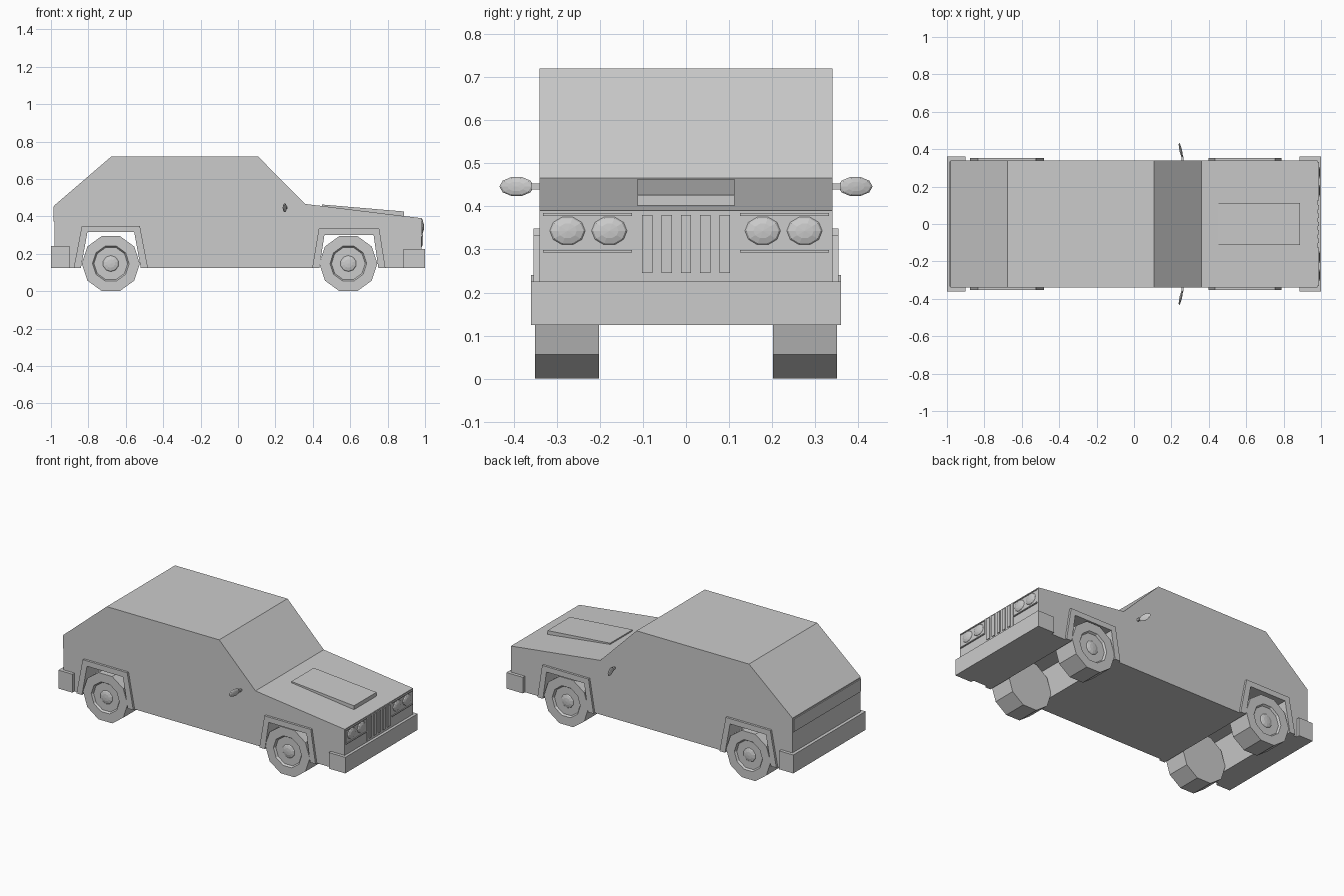
import bpy, bmesh
from math import pi
from mathutils import Matrix, Vector

cube = bpy.data.objects.get("Cube")
if cube:
    bpy.data.objects.remove(cube, do_unlink=True)

GREY = (0.6, 0.6, 0.6, 1)
paint = bpy.data.materials.new("plain_grey")
paint.use_nodes = True
paint.diffuse_color = GREY
paint.node_tree.nodes["Principled BSDF"].inputs["Base Color"].default_value = GREY


def finish(name, bm):
    bmesh.ops.recalc_face_normals(bm, faces=bm.faces)
    mesh = bpy.data.meshes.new(name)
    bm.to_mesh(mesh)
    bm.free()
    mesh.materials.append(paint)
    obj = bpy.data.objects.new(name, mesh)
    bpy.context.collection.objects.link(obj)
    return obj


def prism(name, profile, y0, y1):
    """Extrude an (x, z) outline from y0 to y1."""
    bm = bmesh.new()
    face = bm.faces.new([bm.verts.new((x, y0, z)) for x, z in profile])
    moved = bmesh.ops.extrude_face_region(bm, geom=[face])["geom"]
    verts = [v for v in moved if isinstance(v, bmesh.types.BMVert)]
    bmesh.ops.translate(bm, verts=verts, vec=(0, y1 - y0, 0))
    return finish(name, bm)


def box(name, x0, x1, y0, y1, z0, z1):
    return prism(name, [(x0, z0), (x1, z0), (x1, z1), (x0, z1)], y0, y1)


def ellipsoid(name, centre, radii, turn=0, segments=10, rings=6, pole="X"):
    bm = bmesh.new()
    bmesh.ops.create_uvsphere(bm, u_segments=segments, v_segments=rings, radius=1)
    aim = Matrix.Rotation(pi / 2, 4, "Y" if pole == "X" else "X")
    place = (Matrix.Translation(centre) @ Matrix.Rotation(turn, 4, "Z")
             @ Matrix.Diagonal(Vector((*radii, 1))) @ aim)
    bmesh.ops.transform(bm, matrix=place, verts=bm.verts)
    return finish(name, bm)


def wheel(name, x, side):
    """Ten-sided wheel with a sunken rim on its outer face."""
    bm = bmesh.new()
    bmesh.ops.create_cone(bm, cap_ends=True, segments=10, radius1=0.155,
                          radius2=0.155, depth=0.148)
    bmesh.ops.rotate(bm, verts=bm.verts, matrix=Matrix.Rotation(-side * pi / 2, 3, "X"))
    bmesh.ops.translate(bm, verts=bm.verts, vec=(x, side * 0.276, 0.1475))
    # Turn so a flat side touches the ground
    low = sorted(v.co.z for v in bm.verts)
    if low[3] - low[0] > 0.001:
        bmesh.ops.rotate(bm, verts=bm.verts, cent=(x, 0, 0.1475),
                         matrix=Matrix.Rotation(pi / 10, 3, "Y"))
    outer = max(bm.faces, key=lambda f: f.calc_center_median().y * side)
    bmesh.ops.inset_region(bm, faces=[outer], thickness=0.057)
    bmesh.ops.inset_region(bm, faces=[outer], thickness=0.008, depth=-0.012)
    return finish(name, bm)


# Wheel arch outlines: centre, height, outer and inner half widths at foot and top
SILL = 0.125
arches = {
    "rear": [(-0.84, SILL), (-0.805, 0.315), (-0.555, 0.315), (-0.52, SILL)],
    "front": [(0.435, SILL), (0.462, 0.3), (0.725, 0.3), (0.75, SILL)],
}

# Body shell with both wheel wells running across it
shell = [(-0.98, SILL)] + arches["rear"] + arches["front"] + [
    (0.982, SILL), (0.982, 0.39), (0.36, 0.466), (0.107, 0.72),
    (-0.677, 0.72), (-0.98, 0.46)]
prism("body", shell, -0.34, 0.34)

# Arch trims, wheels and hub caps
for end, inner in arches.items():
    (a, _), (b, top), (c, _), (d, _) = inner
    trim = inner + [(d + 0.038, SILL), (c + 0.03, top + 0.034),
                    (b - 0.03, top + 0.034), (a - 0.038, SILL)]
    wheel_x = -0.68 if end == "rear" else 0.59
    for label, side in (("left", 1), ("right", -1)):
        prism(f"{end}_{label}_arch_trim", trim, side * 0.335, side * 0.354)
        wheel(f"{end}_{label}_wheel", wheel_x, side)
        ellipsoid(f"{end}_{label}_hub_cap", (wheel_x, side * 0.336, 0.1475),
                  (0.045, 0.012, 0.045), pole="Y")

# Bumpers
box("front_bumper", 0.885, 1.0, -0.36, 0.36, SILL, 0.226)
box("rear_bumper", -1.0, -0.902, -0.36, 0.36, SILL, 0.241)

# Bonnet scoop
prism("bonnet_scoop", [(0.45, 0.445), (0.45, 0.463), (0.887, 0.426), (0.887, 0.395)],
      -0.112, 0.112)

# Tail panel with a raised lower strip
box("tail_panel", -0.986, -0.975, -0.335, 0.335, 0.372, 0.452)

# Grille with vertical bars
box("grille", 0.975, 0.985, -0.122, 0.122, 0.235, 0.388)
for y in (-0.09, -0.045, 0, 0.045, 0.09):
    box("grille_bar", 0.98, 0.99, y - 0.012, y + 0.012, 0.245, 0.38)

# Headlamp surrounds, lamps and door mirrors
for label, side in (("left", 1), ("right", -1)):
    box(f"{label}_lamp_panel", 0.975, 0.984, side * 0.125, side * 0.332, 0.295, 0.382)
    for z in (0.296, 0.381):
        box(f"{label}_lamp_trim", 0.98, 0.989, side * 0.125, side * 0.332,
            z - 0.003, z + 0.003)
    for y in (0.178, 0.275):
        ellipsoid(f"{label}_headlamp", (0.982, side * y, 0.343), (0.013, 0.043, 0.035))
    ellipsoid(f"{label}_mirror", (0.25, side * 0.393, 0.446), (0.007, 0.041, 0.023),
              turn=side * 0.22)
    box(f"{label}_mirror_arm", 0.255, 0.265, side * 0.335, side * 0.36, 0.439, 0.453)
